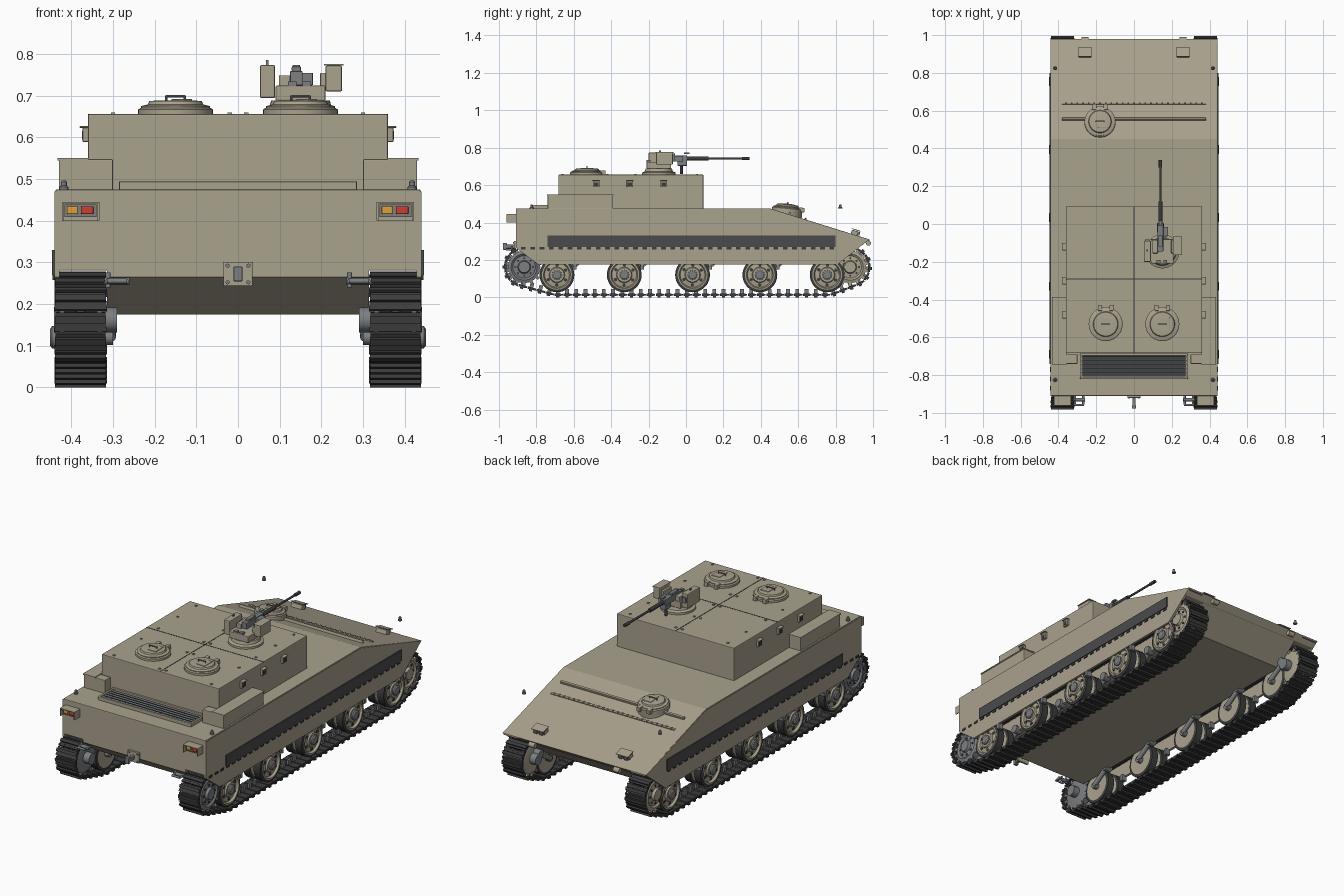
import bpy, bmesh, math
from math import sin, cos, pi
from mathutils import Matrix, Vector

if "Cube" in bpy.data.objects:
    bpy.data.objects.remove(bpy.data.objects["Cube"])


def material(name, r, g, b):
    m = bpy.data.materials.new(name)
    m.diffuse_color = (r, g, b, 1)
    m.use_nodes = True
    m.node_tree.nodes["Principled BSDF"].inputs["Base Color"].default_value = m.diffuse_color
    return m


TAN = material("tan_paint", .40, .36, .27)
DARK = material("dark_rubber", .045, .045, .045)
STRIP = material("side_rubber", .07, .07, .075)
STEEL = material("steel", .2, .21, .22)
RED = material("red_lens", .6, .05, .03)
AMBER = material("amber_lens", .75, .35, .04)


def finish(name, bm, mat, bevel=0, smooth=False):
    bmesh.ops.recalc_face_normals(bm, faces=bm.faces)
    me = bpy.data.meshes.new(name)
    bm.to_mesh(me)
    bm.free()
    me.materials.append(mat)
    o = bpy.data.objects.new(name, me)
    bpy.context.collection.objects.link(o)
    if bevel:
        b = o.modifiers.new("bevel", 'BEVEL')
        b.width, b.segments, b.limit_method = bevel, 2, 'ANGLE'
    if smooth:
        bpy.ops.object.select_all(action='DESELECT')
        o.select_set(True)
        bpy.context.view_layer.objects.active = o
        bpy.ops.object.shade_smooth_by_angle(angle=math.radians(35))
    return o


def add_box(bm, c, s, rot=Matrix.Identity(4)):
    bmesh.ops.create_cube(bm, size=1, matrix=Matrix.Translation(c) @ rot @ Matrix.Diagonal((*s, 1)))


def boxes(name, mat, items, bevel=0, rx=0):
    bm = bmesh.new()
    for b in items:
        add_box(bm, b[:3], b[3:], Matrix.Rotation(rx, 4, 'X'))
    return finish(name, bm, mat, bevel)


def lathe(name, mat, centre, prof, n=32, axis='z', sign=1, tilt=0):
    """Revolve a closed (radius, height) profile about an axis."""
    bm = bmesh.new()
    rings = []
    for i in range(n):
        a = 2 * pi * i / n
        rings.append([bm.verts.new((r * cos(a), r * sin(a), h) if axis == 'z'
                                   else (sign * h, r * cos(a), r * sin(a))) for r, h in prof])
    for i in range(n):
        A, B = rings[i], rings[(i + 1) % n]
        for j in range(len(prof) - 1):
            bm.faces.new((A[j], A[j + 1], B[j + 1], B[j]))
    bmesh.ops.remove_doubles(bm, verts=bm.verts, dist=1e-5)
    bmesh.ops.transform(bm, verts=bm.verts, matrix=Matrix.Translation(centre) @ Matrix.Rotation(tilt, 4, 'X'))
    return finish(name, bm, mat, smooth=True)


def rods(name, mat, items, n=12):
    bm = bmesh.new()
    for p, q, r in items:
        p, q = Vector(p), Vector(q)
        m = Matrix.Translation((p + q) / 2) @ (q - p).to_track_quat('Z', 'Y').to_matrix().to_4x4()
        bmesh.ops.create_cone(bm, cap_ends=True, segments=n, radius1=r, radius2=r, depth=(q - p).length, matrix=m)
    return finish(name, bm, mat, smooth=True)


def extrude(name, mat, prof, x0, x1, bevel=0):
    bm = bmesh.new()
    f = bm.faces.new([bm.verts.new((x0, y, z)) for y, z in prof])
    g = bmesh.ops.extrude_face_region(bm, geom=[f])['geom']
    bmesh.ops.translate(bm, verts=[v for v in g if isinstance(v, bmesh.types.BMVert)], vec=(x1 - x0, 0, 0))
    return finish(name, bm, mat, bevel)


SLOPE = math.atan2(.165, .53)
glacis = lambda y: .475 - (y - .45) * .311

# Hull: full-width upper body, narrow belly between tracks, side skirts
extrude("upper_hull", TAN, [(-.91, .28), (-.91, .475), (.45, .475), (.98, .31), (.945, .28)], -.438, .438, .003)
full = [(-.91, .47), (-.91, .265), (-.79, .175), (.81, .175), (.98, .31), (.45, .47)]
extrude("lower_hull", TAN, full, -.315, .315)
for s in (-1, 1):
    extrude("side_skirt", TAN, full, s * .428, s * .441)
    boxes("side_rubber_strip", STRIP, [(s * .443, .03, .30, .008, 1.54, .06)])
    boxes("skirt_bolts", DARK, [(s * .442, -.87 + .05 * i, .263, .006, .025, .012) for i in range(34)])

# Raised rear compartment with roof seams and bolts
boxes("rear_compartment", TAN, [(0, -.295, .563, .72, .775, .185)], .003)
boxes("roof_seams", DARK, [(0, -.295, .655, .005, .77, .003), (0, -.29, .655, .72, .005, .003)])
boxes("roof_bolts", TAN, [(x, y, .657, .01, .01, .006) for x in (-.3, -.02, .02, .3)
                          for y in (-.66, -.42, -.27, -.1, .06)])
for s in (-1, 1):
    boxes("side_stowage_box", TAN, [(s * .395, -.565, .51, .07, .35, .075),
                                    (s * .365, -.715, .51, .13, .05, .075)], .003)
    boxes("stowage_lid", TAN, [(s * .396, -.565, .548, .075, .355, .006)])
    for y in (-.48, -.30, -.12):
        boxes("vision_block", TAN, [(s * .366, y, .607, .014, .034, .036), (s * .37, y, .625, .022, .038, .004)], .002)
        boxes("vision_glass", DARK, [(s * .373, y, .605, .003, .024, .02)])

# Rear deck grille
boxes("grille_base", DARK, [(0, -.75, .477, .54, .115, .008)])
boxes("grille_frame", TAN, [(0, -.692, .484, .57, .012, .02), (0, -.815, .484, .57, .012, .02),
                            (-.28, -.753, .484, .012, .12, .02), (.28, -.753, .484, .012, .12, .02)], .002)
boxes("grille_slats", STEEL, [(0, -.71 - .021 * i, .483, .55, .008, .014) for i in range(5)], rx=.6)


# Round hatches with lid, hinge and handle
def hatch(x, y, z, r, tilt=0, depth=.0, back=1):
    T = Matrix.Translation((x, y, z)) @ Matrix.Rotation(tilt, 4, 'X')
    lathe("hatch_lid", TAN, (x, y, z), [(0, -depth), (r, -depth), (r, .012), (r * .92, .016), (r * .92, .02),
          (r * .74, .024), (r * .7, .032), (r * .45, .034), (0, .034)], 36, tilt=tilt)
    hb = boxes("hatch_hinge", TAN, [(-.03, back * r * .95, .012, .022, .03, .024),
                                    (.03, back * r * .95, .012, .022, .03, .024)], .002)
    hb.matrix_world = T
    h = rods("hatch_handle", STEEL, [((-.022, 0, .03), (-.022, 0, .044), .003), ((.022, 0, .03), (.022, 0, .044), .003),
             ((-.024, 0, .044), (.024, 0, .044), .003)], 8)
    h.matrix_world = T
    p = boxes("hatch_plate", TAN, [(.015, 0, .034, .05, .07, .006)], .002)
    p.matrix_world = T


for s in (-1, 1):
    hatch(s * .15, -.53, .655, .09)
hatch(-.18, .54, .463, .082, -.1, .04)

# Glacis rail, bolt row, headlamps and small mirrors
boxes("glacis_rail", TAN, [(0, .555, glacis(.555) + .006, .76, .012, .016)], .002, -SLOPE)
boxes("glacis_strip", TAN, [(0, .64, glacis(.64) + .002, .76, .012, .006)], 0, -SLOPE)
boxes("glacis_bolts", TAN, [(-.36 + i * .03, .64, glacis(.64) + .006, .008, .008, .006) for i in range(25)], 0, -SLOPE)
for s in (-1, 1):
    z = glacis(.915)
    boxes("headlamp_box", TAN, [(s * .26, .90, z + .012, .066, .035, .03)], .003, -SLOPE)
    boxes("headlamp_lens", STEEL, [(s * .26 + d, .922, z + .01, .022, .014, .02) for d in (-.017, .017)], .002, -SLOPE)
    boxes("headlamp_guard", TAN, [(s * .26, .91, z + .03, .075, .05, .004)], 0, -SLOPE)
    rods("nose_tow_eye", TAN, [((s * .26 - .018, .975, .29), (s * .26 + .018, .975, .29), .014)])
    boxes("nose_bracket", TAN, [(s * .39, .972, .306, .09, .016, .01)], .002)
    for y in (.825, -.825):
        lathe("marker_lamp", STEEL, (s * .418, y, .475), [(0, 0), (.011, 0), (.011, .006), (.007, .009),
              (.007, .018), (.004, .022), (0, .022)], 12)

# Tail lamps, with amber left of red on both sides
for s in (-1, 1):
    c = s * .378
    boxes("tail_lamp_housing", TAN, [(c, -.92, .422, .084, .02, .045), (c, -.935, .443, .09, .05, .004),
          (c - .043, -.935, .422, .004, .05, .042), (c + .043, -.935, .422, .004, .05, .042)])
    boxes("tail_lamp_panel", STEEL, [(c, -.934, .424, .076, .012, .03)])
    boxes("amber_lamp", AMBER, [(c - .02, -.942, .425, .026, .01, .018)], .002)
    boxes("red_lamp", RED, [(c + .016, -.942, .425, .03, .01, .018)], .002)
    # Rear tow shackles
    x = s * .29
    rods("tow_shackle", STEEL, [((x - .022, -.91, .255), (x - .022, -.955, .255), .006),
         ((x + .022, -.91, .255), (x + .022, -.955, .255), .006), ((x - .024, -.958, .255), (x + .024, -.958, .255), .006),
         ((x - .022, -.93, .24), (x - .022, -.93, .275), .006), ((x + s * .03, -.93, .255), (x - s * .03, -.93, .255), .009)])

# Rear pintle
boxes("pintle_plate", TAN, [(0, -.914, .272, .07, .012, .058)], .002)
rods("pintle_bolts", STEEL, [((x, -.92, z), (x, -.925, z), .005) for x in (-.025, .025) for z in (.252, .292)])
boxes("pintle_hook", STEEL, [(0, -.945, .272, .018, .055, .02), (0, -.968, .272, .022, .02, .036)], .003)

# Running gear
R = .093
WHEELS = (-.69, -.33, .035, .395, .755)
ENDS = ((-.865, .162), (.878, .162))


def track_path():
    pts = [(y + r * cos(a * pi / 60), z + r * sin(a * pi / 60)) for y, z, r in
           [(WHEELS[0], .12, .106), (WHEELS[-1], .12, .106)] + [(*e, .101) for e in ENDS] for a in range(120)]
    pts.sort()
    hull = []
    for seq in (pts, pts[::-1]):    # convex outline around the wheels
        h = []
        for p in seq:
            while len(h) > 1 and (h[-1][0] - h[-2][0]) * (p[1] - h[-2][1]) <= (h[-1][1] - h[-2][1]) * (p[0] - h[-2][0]):
                h.pop()
            h.append(p)
        hull += h[:-1]
    return [Vector((0, *p)) for p in hull]


def links(n):
    path = track_path()
    segs = list(zip(path, path[1:] + path[:1]))
    total = sum((b - a).length for a, b in segs)
    out, k, acc = [], 0, 0
    for i in range(n):
        d = total * i / n
        while acc + (segs[k][1] - segs[k][0]).length < d:
            acc += (segs[k][1] - segs[k][0]).length
            k += 1
        a, b = segs[k]
        t = (b - a).normalized()
        out.append((a + t * (d - acc), math.atan2(t.z, t.y)))
    return out


LINKS = links(84)
for s in (-1, 1):
    bm, bh = bmesh.new(), bmesh.new()
    for p, a in LINKS:
        rot = Matrix.Rotation(a, 4, 'X')
        place = lambda u, v, w=.378: Vector((s * w, 0, 0)) + p + rot.to_3x3() @ Vector((0, u, v))
        add_box(bm, place(0, 0), (.12, .036, .012), rot)         # link plate
        add_box(bm, place(0, -.009), (.122, .017, .012), rot)    # outer pad
        add_box(bm, place(.023, 0), (.126, .010, .010), rot)     # pin
        add_box(bh, place(0, .016), (.012, .02, .03), rot)       # guide horn
    finish("track_links", bm, DARK)
    finish("track_guide_horns", bh, STEEL)
    for y in WHEELS:
        c = (0, y, .12)
        for x0, x1 in ((.322, .367), (.389, .434)):
            lathe("wheel_tyre", DARK, c, [(.078, x0), (R, x0 + .003), (R, x1 - .003), (.078, x1)], 36, 'x', s)
        lathe("wheel_disc", TAN, c, [(0, .325), (.078, .322), (.08, .367), (.055, .37), (.055, .386), (.08, .389),
              (.08, .436), (.072, .438), (.066, .426), (.042, .430), (.038, .438), (0, .438)], 36, 'x', s)
        lathe("wheel_hub", STEEL, c, [(0, .43), (.027, .43), (.027, .446), (.02, .451), (0, .451)], 12, 'x', s)
        ring = [(y + .053 * cos(k * pi / 3 + .5), .12 + .053 * sin(k * pi / 3 + .5)) for k in range(6)]
        rods("wheel_holes", DARK, [((s * .425, u, v), (s * .4305, u, v), .009) for u, v in ring])
        rods("suspension_arm", STEEL, [((s * .325, y, .12), (s * .30, y, .12), .018),
             ((s * .306, y, .12), (s * .306, y + .10, .185), .013), ((s * .29, y + .10, .185), (s * .33, y + .10, .185), .022)])
        boxes("bump_stop", STEEL, [(s * .425, y + .095, .165, .03, .02, .035)], .003)
    # Rear idler and front toothed drive wheel
    for (y, z), mat, nm in zip(ENDS, (STEEL, TAN), ("idler", "drive_wheel")):
        lathe(nm, mat, (0, y, z), [(0, .326), (.07, .326), (.086, .332), (.086, .366), (.05, .37), (.05, .386),
              (.086, .39), (.086, .426), (.07, .432), (.06, .424), (.035, .428), (.03, .442), (0, .442)], 30, 'x', s)
        bm = bmesh.new()
        for k in range(14):
            m = Matrix.Rotation(2 * pi * k / 14, 4, 'X')
            for x in (.333, .422):
                add_box(bm, Vector((s * x, y, z)) + m.to_3x3() @ Vector((0, 0, .088)), (.012, .016, .026), m)
        finish(nm + "_teeth", bm, mat)
        rods(nm + "_bolts", DARK, [((s * .42, y + .047 * cos(k * pi / 4), z + .047 * sin(k * pi / 4)),
             (s * .43, y + .047 * cos(k * pi / 4), z + .047 * sin(k * pi / 4)), .006) for k in range(8)], 8)
        rods(nm + "_axle", STEEL, [((s * .29, y, z), (s * .33, y, z), .03)])

# Remote weapon station on the roof
lathe("station_ring", TAN, (.15, -.145, .655), [(0, 0), (.09, 0), (.09, .012), (.075, .018), (.07, .034), (0, .034)], 36)
boxes("station_body", TAN, [(.15, -.145, .706, .12, .13, .036), (.112, -.12, .735, .028, .07, .028),
                            (.205, -.12, .735, .016, .07, .04)], .003)
boxes("sight_housing", TAN, [(.071, -.145, .734, .036, .11, .08)], .004)
boxes("ammo_box", TAN, [(.23, -.115, .741, .04, .09, .062)], .004)
boxes("ammo_box_lid", TAN, [(.23, -.115, .774, .046, .096, .004)])
boxes("sight_details", STEEL, [(.07, -.14, .779, .006, .01, .014), (.071, -.087, .74, .024, .01, .03),
                               (.13, -.2, .728, .02, .02, .012), (.165, -.2, .728, .02, .02, .012)])
boxes("gun_receiver", STEEL, [(.14, -.07, .742, .03, .15, .034), (.14, -.09, .764, .022, .06, .012),
      (.14, -.02, .715, .035, .05, .024), (.165, -.04, .74, .03, .05, .03), (.14, .005, .77, .018, .03, .008)], .002)
rods("gun_barrel", DARK, [((.14, -.01, .742), (.14, .12, .742), .011), ((.14, .1, .742), (.14, .335, .742), .006),
     ((.14, .3, .742), (.14, .34, .742), .009), ((.14, -.025, .66), (.14, -.025, .71), .008)])
